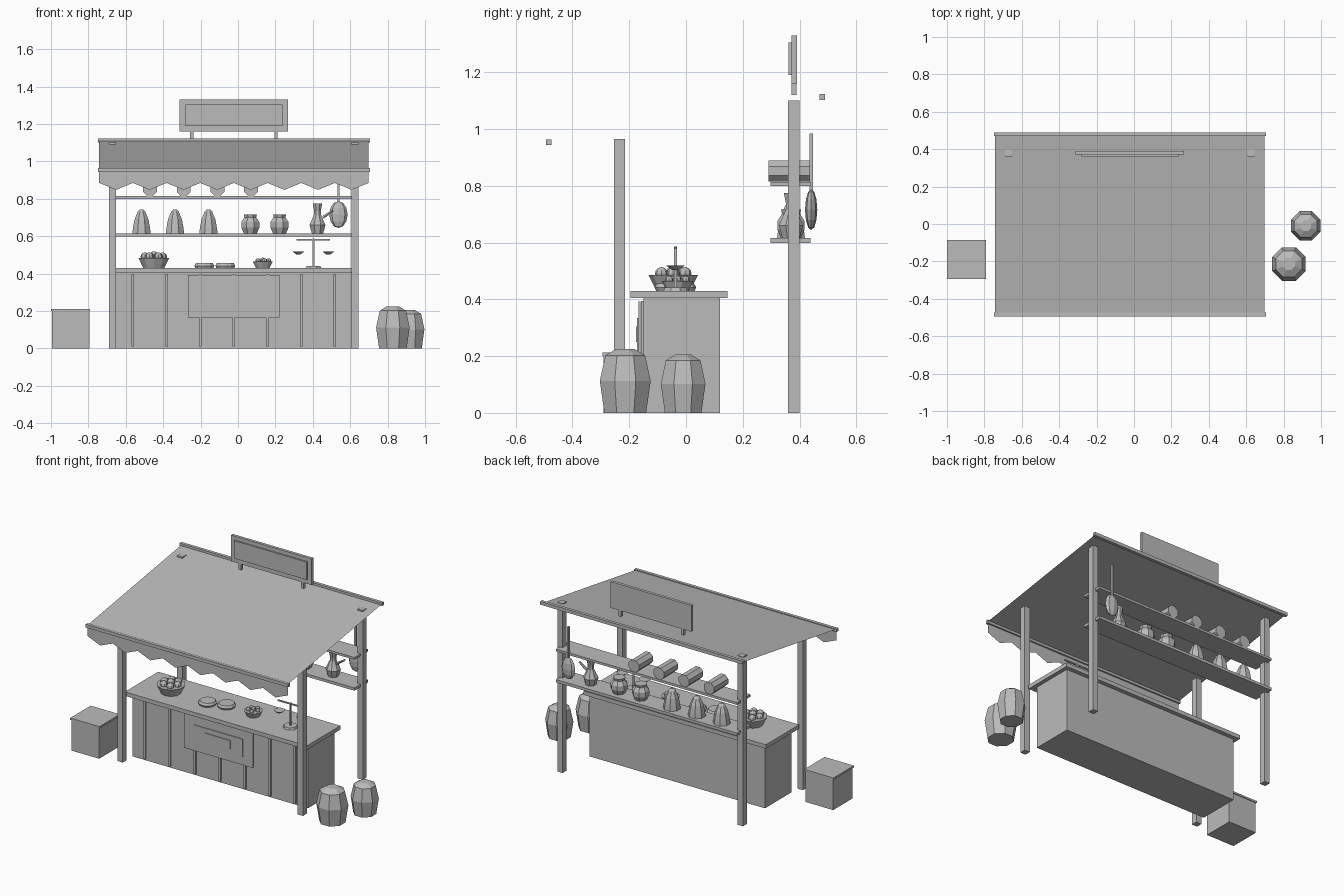
import bpy, bmesh, math
from mathutils import Matrix

if "Cube" in bpy.data.objects:
    bpy.data.objects.remove(bpy.data.objects["Cube"])

CX = -0.022                      # centre of the stall in x
COUNTER, SHELF, RACK = 0.43, 0.616, 0.814

grey = bpy.data.materials.new("plain grey")
grey.use_nodes = True
grey.diffuse_color = (0.5, 0.5, 0.5, 1)
grey.node_tree.nodes["Principled BSDF"].inputs["Base Color"].default_value = (0.5, 0.5, 0.5, 1)


def finish(name, bm, solid=True):
    if solid:
        bmesh.ops.recalc_face_normals(bm, faces=bm.faces)
    mesh = bpy.data.meshes.new(name)
    bm.to_mesh(mesh)
    bm.free()
    mesh.materials.append(grey)
    obj = bpy.data.objects.new(name, mesh)
    bpy.context.collection.objects.link(obj)
    return obj


def box(name, x0, x1, y0, y1, z0, z1):
    bm = bmesh.new()
    bmesh.ops.create_cube(bm, size=1)
    bmesh.ops.scale(bm, vec=(x1 - x0, y1 - y0, z1 - z0), verts=bm.verts)
    bmesh.ops.translate(bm, vec=((x0 + x1) / 2, (y0 + y1) / 2, (z0 + z1) / 2), verts=bm.verts)
    return finish(name, bm)


def wide_box(name, half, y0, y1, z0, z1):
    return box(name, CX - half, CX + half, y0, y1, z0, z1)


def lathe(name, profile, location, sides=8):
    """Closed faceted solid from (radius, height) pairs."""
    bm = bmesh.new()
    rings = []
    for r, z in profile:
        angles = [(i + 0.5) * math.tau / sides for i in range(sides)]
        rings.append([bm.verts.new((r * math.cos(a), r * math.sin(a), z)) for a in angles])
    for low, high in zip(rings, rings[1:]):
        for i in range(sides):
            j = (i + 1) % sides
            bm.faces.new((low[i], low[j], high[j], high[i]))
    bm.faces.new(rings[0][::-1])
    bm.faces.new(rings[-1])
    obj = finish(name, bm)
    obj.location = location
    return obj


def ball(name, location, radius, scale=(1, 1, 1)):
    bm = bmesh.new()
    bmesh.ops.create_uvsphere(bm, u_segments=8, v_segments=6, radius=radius)
    bmesh.ops.scale(bm, vec=scale, verts=bm.verts)
    obj = finish(name, bm)
    obj.location = location
    return obj


# Posts
for side, s in (("left", 1), ("right", -1)):
    x = CX + s * 0.648
    box(f"front_post_{side}", x - 0.019, x + 0.019, -0.254, -0.215, 0, 0.965)
    box(f"back_post_{side}", x - 0.019, x + 0.019, 0.36, 0.4, 0, 1.1)

# Canopy sheet with its two edge bars
bm = bmesh.new()
corners = [(-1, -0.48, 0.958), (1, -0.48, 0.958), (1, 0.48, 1.11), (-1, 0.48, 1.11)]
bm.faces.new([bm.verts.new((CX + s * 0.72, y, z)) for s, y, z in corners])
finish("canopy", bm, False)
wide_box("canopy_front_bar", 0.727, -0.494, -0.474, 0.943, 0.964)
wide_box("canopy_back_bar", 0.727, 0.47, 0.49, 1.102, 1.123)

# Zigzag valance
bm = bmesh.new()
teeth = 8
pairs = []
for i in range(2 * teeth + 1):
    x = CX - 0.72 + 1.44 * i / (2 * teeth)
    pairs.append((bm.verts.new((x, -0.484, 0.95)),
                  bm.verts.new((x, -0.484, 0.848 if i % 2 else 0.885))))
for (a, b), (c, d) in zip(pairs, pairs[1:]):
    bm.faces.new((a, b, d, c))
finish("valance", bm, False)

# Sign board on two short legs
wide_box("sign_board", 0.29, 0.372, 0.391, 1.16, 1.33)
wide_box("sign_panel", 0.23 + 0.03, 0.362, 0.372, 1.19, 1.305)
for s in (-1, 1):
    x = CX + s * 0.225
    box("sign_leg", x - 0.009, x + 0.009, 0.372, 0.389, 1.12, 1.16)

# Counter with front battens and a hanging panel
wide_box("counter_body", 0.63, -0.15, 0.12, 0, 0.404)
wide_box("counter_top", 0.655, -0.195, 0.147, 0.404, COUNTER)
for i in range(-3, 4):
    x = CX + i * 0.18
    box("counter_batten", x - 0.007, x + 0.007, -0.159, -0.15, 0.01, 0.395)
wide_box("front_panel", 0.245, -0.167, -0.16, 0.165, 0.392)
wide_box("panel_plate", 0.175, -0.172, -0.167, 0.22, 0.335)
wide_box("panel_inner_plate", 0.09, -0.177, -0.172, 0.25, 0.305)

# Shelves
wide_box("lower_shelf", 0.65, 0.298, 0.438, 0.598, SHELF)
wide_box("upper_shelf", 0.65, 0.298, 0.438, 0.799, RACK)

# Cloth rolls on the upper shelf
for i in range(4):
    roll = lathe("cloth_roll", [(0.04, -0.073), (0.04, 0.073)],
                 (-0.47 + i * 0.18, 0.363, RACK + 0.038))
    roll.rotation_euler.x = math.pi / 2

# Goods on the lower shelf
for i in range(3):
    lathe("cone_loaf", [(0.053, 0), (0.049, 0.03), (0.04, 0.075), (0.022, 0.115), (0.008, 0.128)],
          (-0.516 + i * 0.179, 0.37, SHELF))
for x in (0.066, 0.222):
    lathe("round_pot", [(0.038, 0), (0.052, 0.03), (0.052, 0.06), (0.034, 0.085), (0.038, 0.1)],
          (x, 0.37, SHELF))
lathe("jug", [(0.033, 0), (0.046, 0.045), (0.02, 0.1), (0.019, 0.12), (0.027, 0.158)],
      (0.425, 0.37, SHELF))
spout = lathe("jug_spout", [(0.009, 0), (0.006, 0.065)], (0.455, 0.37, SHELF + 0.085), 6)
spout.rotation_euler.y = math.radians(55)

# Hanging paddle behind the shelves
ball("paddle_body", (0.537, 0.441, 0.716), 0.072, (0.68, 0.3, 1))
box("paddle_neck", 0.531, 0.543, 0.435, 0.447, 0.77, 0.985)

# Fruit bowls on the counter
def fruit_bowl(x, y, top, height, fruit, count):
    lathe("bowl", [(top * 0.68, 0), (top, height)], (x, y, COUNTER), 10)
    ball("bowl_fruit", (x, y, COUNTER + height + fruit * 0.5), fruit)
    for i in range(count):
        a = i * math.tau / count
        ball("bowl_fruit", (x + top * 0.55 * math.cos(a), y + top * 0.55 * math.sin(a),
                            COUNTER + height + fruit * 0.25), fruit)

fruit_bowl(-0.45, -0.045, 0.087, 0.055, 0.023, 6)
fruit_bowl(0.132, -0.03, 0.056, 0.035, 0.014, 5)

# Flat loaves
for x, y in ((-0.18, -0.055), (-0.068, -0.02)):
    lathe("flat_loaf", [(0.05, 0), (0.056, 0.012), (0.048, 0.026)], (x, y, COUNTER), 10)

# Balance scale
lathe("scale_base", [(0.045, 0), (0.04, 0.012)], (0.403, -0.037, COUNTER))
box("scale_pole", 0.398, 0.408, -0.042, -0.032, COUNTER, 0.587)
box("scale_beam", 0.313, 0.493, -0.041, -0.033, 0.577, 0.585)
for s in (-1, 1):
    lathe("scale_pan", [(0.012, 0), (0.035, 0.016)], (0.403 + s * 0.08, -0.037, 0.503))

# Crate with lid
box("crate_body", -0.995, -0.795, -0.29, -0.09, 0, 0.2)
box("crate_lid", -1.0, -0.79, -0.295, -0.085, 0.2, 0.212)

# Sacks
for name, x, y, r, h in (("large_sack", 0.828, -0.214, 0.097, 0.225),
                         ("small_sack", 0.918, -0.01, 0.085, 0.205)):
    lathe(name, [(r * 0.82, 0), (r, h * 0.5), (r * 0.78, h * 0.9), (r * 0.36, h)], (x, y, 0))
